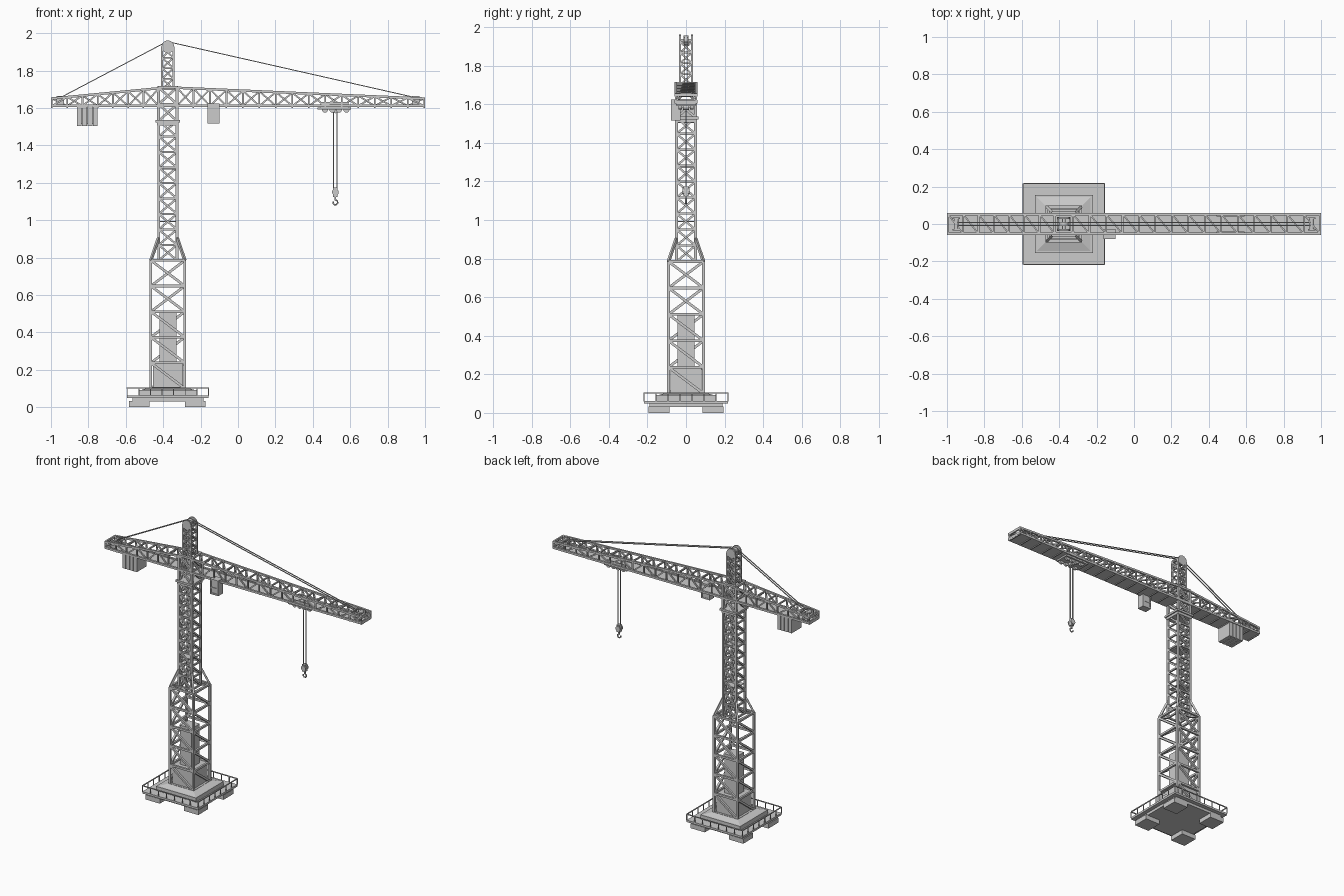
import bpy, bmesh
from math import pi
from mathutils import Vector, Matrix

if "Cube" in bpy.data.objects:
    bpy.data.objects.remove(bpy.data.objects["Cube"])

CX = -0.375  # tower axis


class Part:
    """Collects beams, boxes and discs into one named object."""
    def __init__(self, name):
        self.name, self.bm = name, bmesh.new()

    def box(self, x0, x1, y0, y1, z0, z1):
        m = Matrix.Translation(((x0+x1)/2, (y0+y1)/2, (z0+z1)/2))
        bmesh.ops.create_cube(self.bm, size=1, matrix=m @ Matrix.Diagonal((x1-x0, y1-y0, z1-z0, 1)))

    def block(self, h, z0, z1):
        self.box(CX-h, CX+h, -h, h, z0, z1)

    def beam(self, a, b, w):
        a, b = Vector(a), Vector(b)
        d = b-a
        m = Matrix.Translation((a+b)/2) @ d.to_track_quat('Z', 'Y').to_matrix().to_4x4()
        bmesh.ops.create_cube(self.bm, size=1, matrix=m @ Matrix.Diagonal((w, w, d.length, 1)))

    def disc(self, x, y0, y1, z, r, seg=16):
        m = Matrix.Translation((x, (y0+y1)/2, z)) @ Matrix.Rotation(pi/2, 4, 'X')
        bmesh.ops.create_cone(self.bm, cap_ends=True, segments=seg, radius1=r, radius2=r,
                              depth=abs(y1-y0), matrix=m)

    def frustum(self, h0, h1, z0, z1):
        m = Matrix.Translation((CX, 0, (z0+z1)/2)) @ Matrix.Rotation(pi/4, 4, 'Z')
        bmesh.ops.create_cone(self.bm, cap_ends=True, segments=4, radius1=h0*2**.5,
                              radius2=h1*2**.5, depth=z1-z0, matrix=m)

    def done(self):
        me = bpy.data.meshes.new(self.name)
        self.bm.to_mesh(me)
        self.bm.free()
        ob = bpy.data.objects.new(self.name, me)
        bpy.context.collection.objects.link(ob)
        return ob


def corners(h, z):
    return [Vector((CX+sx*h, sy*h, z)) for sx, sy in ((-1, -1), (1, -1), (1, 1), (-1, 1))]


def lattice(name, h, z0, z1, n, leg, brace):
    """Square lattice tower; each face has one diagonal per bay."""
    p = Part(name)
    for a, b in zip(corners(h, z0), corners(h, z1)):
        p.beam(a, b, leg)
    for i in range(n+1):
        z = z0+(z1-z0)*i/n
        lo = corners(h, z)
        for k in range(4):
            p.beam(lo[k], lo[(k+1) % 4], brace)
            if i < n:
                hi = corners(h, z+(z1-z0)/n)
                p.beam(hi[k], lo[(k+1) % 4], brace)
    return p


# Foundation: feet, slab, deck, plinth
base = Part("foundation")
for sx in (-1, 1):
    for sy in (-1, 1):
        x, y = CX-0.003+sx*0.15, sy*0.14
        base.box(x-.055, x+.055, y-.055, y+.055, 0.005 - .005, 0.033)
base.block(0.19, 0.03, 0.05)
base.block(0.218, 0.048, 0.062)
base.block(0.155, 0.06, 0.092)
base.frustum(0.15, 0.10, 0.09, 0.105)
base.done()

# Deck railing
rail = Part("deck_railing")
lo, hi = corners(0.217, 0.06), corners(0.217, 0.103)
for k in range(4):
    k2 = (k+1) % 4
    rail.beam(hi[k], hi[k2], 0.006)
    for i in range(7):
        rail.beam(lo[k].lerp(lo[k2], i/7), hi[k].lerp(hi[k2], i/7), 0.005)
rail.done()

# Machinery housing inside the lower tower
house = Part("tower_housing")
house.block(0.08, 0.10, 0.235)
house.block(0.045, 0.235, 0.51)
house.done()

# Lower tower with sloped shoulder
low = lattice("lower_tower", 0.091, 0.10, 0.785, 5, 0.014, 0.014)
for a, b in zip(corners(0.091, 0.785), corners(0.05, 0.905)):
    low.beam(a, b, 0.013)
for a, b in zip(corners(0.091, 0.785), corners(0.05, 0.785)):
    low.beam(a, b, 0.012)
low.done()

# Upper tower with landings
up = lattice("upper_tower", 0.049, 0.785, 1.53, 9, 0.014, 0.011)
up.block(0.045, 0.99, 0.996)
up.block(0.045, 1.27, 1.276)
up.done()

# Slewing collar and turret
turret = lattice("turret", 0.049, 1.53, 1.71, 2, 0.016, 0.013)
turret.block(0.066, 1.522, 1.536)
turret.block(0.058, 1.505, 1.524)
turret.done()

# Mast head with cable wheel
lattice("mast_head", 0.031, 1.70, 1.925, 4, 0.011, 0.009).done()
wheel = Part("mast_wheel")
for y in (-0.031, 0.031):
    wheel.disc(CX, y-.005, y+.005, 1.927, 0.034)
wheel.disc(CX, -0.012, 0.012, 1.93, 0.026)
wheel.disc(CX, -0.036, 0.036, 1.93, 0.009)
wheel.done()


# Jib and counter jib: flat floor, tapering top chords
def top(x):
    end = 1 if x > CX else -1
    return 1.71 + (1.65-1.71)*min(1, abs(x-CX)/abs(end-CX))


def jib(name, x0, x1, n):
    p = Part(name)
    B, Y = 1.611, 0.053
    xs = [x0+(x1-x0)*i/n for i in range(n+1)]
    p.box(min(x0, x1), max(x0, x1), -0.056, 0.056, 1.604, 1.611)
    for s in (-1, 1):
        y = s*Y
        p.beam((x0, y, B), (x1, y, B), 0.014)
        p.beam((x0, y, top(x0)), (x1, y, top(x1)), 0.013)
        for i, x in enumerate(xs):
            p.beam((x, y, B), (x, y, top(x)), 0.009)
            if i < n:
                a, b = (x, xs[i+1]) if (i % 2 == 0) == (s > 0) else (xs[i+1], x)
                p.beam((a, y, B), (b, y, top(b)), 0.009)
    for i, x in enumerate(xs):
        p.beam((x, -Y, top(x)), (x, Y, top(x)), 0.009)
        p.beam((x, -Y, 1.603), (x, Y, 1.603), 0.008)
        if i < n:
            a, b = sorted((x, xs[i+1]))
            p.beam((a, Y, top(a)), (b, -Y, top(b)), 0.008)
    p.done()


jib("main_jib", CX+0.049, 0.995, 15)
jib("counter_jib", CX-0.049, -0.995, 7)
link = Part("jib_root")
for y in (-0.053, 0.053):
    for z in (1.611, 1.71):
        link.beam((CX-.05, y, z), (CX+.05, y, z), 0.014)
link.done()

# End frames and cable anchors
ends = Part("cable_anchors")
for s in (-1, 1):
    ends.box(s*.995-.005, s*.995+.005, -0.059, 0.059, 1.604, 1.622)
    ends.box(s*.995-.005, s*.995+.005, -0.059, 0.059, 1.64, 1.657)
    for y in (-0.03, 0.03):
        ends.box(s*.95-.02, s*.95+.02, y-.004, y+.004, 1.611, 1.665)
    ends.disc(s*.95, -0.036, 0.036, 1.65, 0.012)
ends.done()

# Stay cables
stays = Part("stay_cables")
for s in (-1, 1):
    for y in (-0.009, 0.009):
        stays.beam((CX+s*.01, y, 1.952), (s*.95, y, 1.655), 0.005)
stays.done()

# Counterweight slabs
cw = Part("counterweights")
for i in range(4):
    x = -0.862+i*0.029
    cw.box(x, x+.025, -0.055, 0.055, 1.503, 1.605)
cw.box(-0.86, -0.752, -0.045, 0.045, 1.515, 1.605)
cw.done()

# Operator cab with framed windows
cab = Part("operator_cab")
cab.box(-0.160, -0.103, -0.074, -0.03, 1.52, 1.622)
for z0, z1 in ((1.517, 1.527), (1.557, 1.567), (1.612, 1.624)):
    cab.box(-0.164, -0.099, -0.079, -0.028, z0, z1)
for x in (-0.164, -0.107):
    cab.box(x, x+.008, -0.079, -0.028, 1.517, 1.624)
cab.done()

# Trolley with rollers
tr = Part("trolley")
tr.box(0.425, 0.605, -0.05, 0.05, 1.592, 1.603)
for y in (-0.045, 0.045):
    tr.box(0.44, 0.59, y-.006, y+.006, 1.603, 1.632)
for x in (0.465, 0.505, 0.54, 0.58):
    for y in (-0.03, 0.03):
        tr.disc(x, y-.008, y+.008, 1.59, 0.016, 12)
tr.disc(0.52, -0.015, 0.015, 1.585, 0.014, 12)
tr.done()

# Hoist ropes and hook block
rope = Part("hoist_ropes")
for x in (0.511, 0.53):
    rope.beam((x, 0, 1.16), (x, 0, 1.595), 0.006)
rope.done()
hb = Part("hook_block")
hb.box(0.509, 0.532, -0.012, 0.012, 1.125, 1.175)
for y in (-0.014, 0.014):
    hb.disc(0.5205, y-.003, y+.003, 1.15, 0.018, 12)
hb.beam((0.5205, 0, 1.105), (0.5205, 0, 1.13), 0.009)
hb.done()

# Hook as a bevelled curve
cu = bpy.data.curves.new("hook", 'CURVE')
cu.dimensions, cu.bevel_depth, cu.bevel_resolution, cu.use_fill_caps = '3D', 0.0045, 1, True
pts = [(0.5205, 1.115), (0.523, 1.107), (0.532, 1.102), (0.533, 1.092), (0.526, 1.083),
       (0.516, 1.083), (0.509, 1.09), (0.508, 1.099)]
sp = cu.splines.new('POLY')
sp.points.add(len(pts)-1)
for q, (x, z) in zip(sp.points, pts):
    q.co = (x, 0, z, 1)
bpy.context.collection.objects.link(bpy.data.objects.new("hook", cu))
